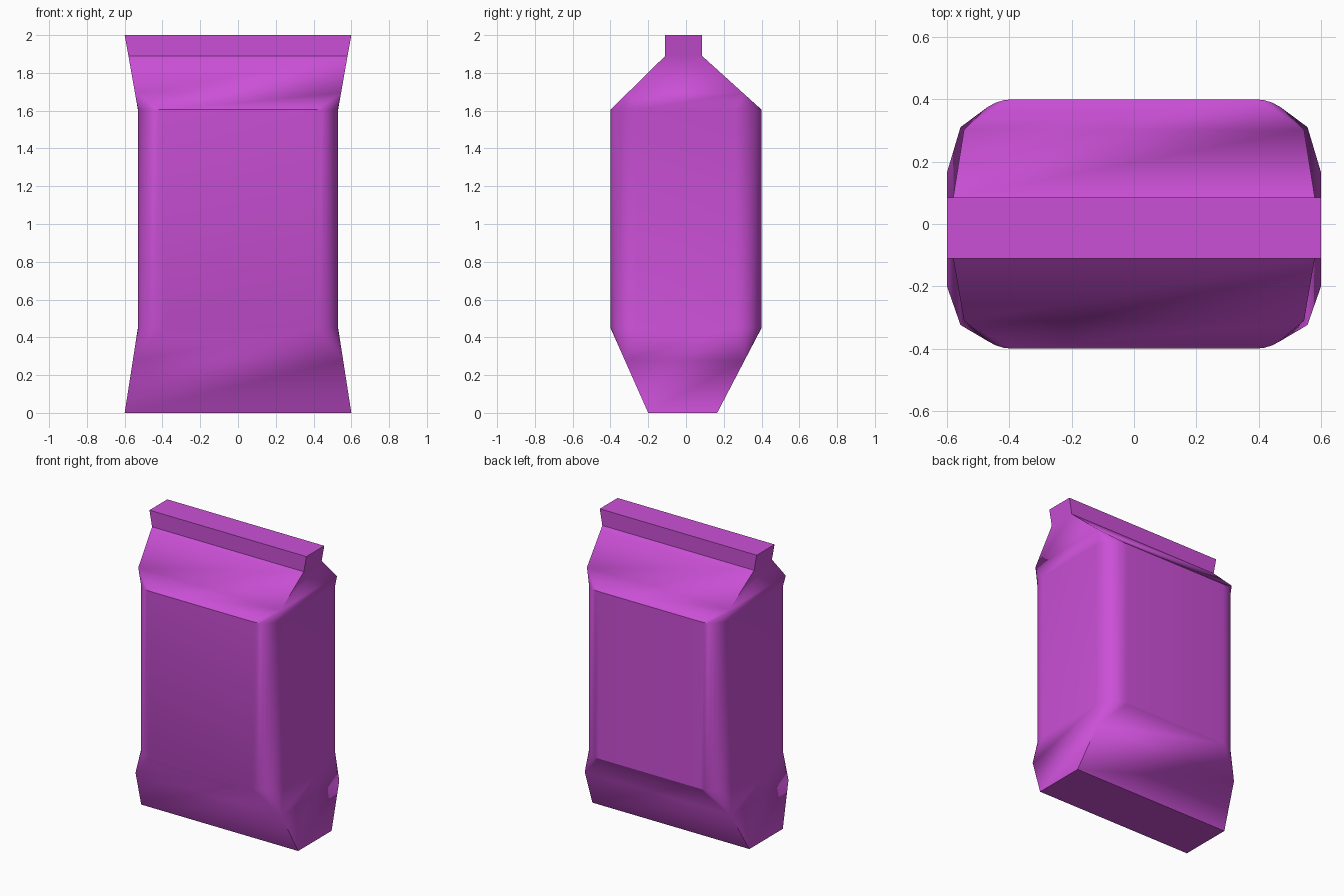
import bpy, bmesh, math

if "Cube" in bpy.data.objects:
    bpy.data.objects.remove(bpy.data.objects["Cube"])

purple = bpy.data.materials.new("purple foil")
purple.diffuse_color = (0.60, 0.08, 0.68, 1)
purple.use_nodes = True
purple.node_tree.nodes["Principled BSDF"].inputs["Base Color"].default_value = purple.diffuse_color

# (z, half width, front y, back y)
BOTTOM = (0.0, 0.60, -0.20, 0.165)
LOW = (0.45, 0.53, -0.40, 0.40)
HIGH = (1.605, 0.53, -0.40, 0.40)
NECK = (1.89, 0.58, -0.11, 0.085)
TOP = (2.0, 0.60, -0.11, 0.085)
SEG = 8
RADIUS = 0.14


def mix(a, b, t):
    return tuple(p + (q - p) * t for p, q in zip(a, b))


def ring(bm, level, r):
    """Rounded rectangle loop; r = 0 collapses each corner to a point."""
    z, w, front, back = level
    centres = [(w - r, back - r), (-w + r, back - r),
               (-w + r, front + r), (w - r, front + r)]
    verts = []
    for i, (cx, cy) in enumerate(centres):
        for k in range(SEG + 1):
            a = math.pi / 2 * (i + k / SEG)
            verts.append(bm.verts.new((cx + r * math.cos(a), cy + r * math.sin(a), z)))
    return verts


# Pouch: rounded vertical corners that taper to sharp ones at base and shoulder
levels = [(BOTTOM, 0), (mix(BOTTOM, LOW, 0.62), 0), (LOW, RADIUS),
          (HIGH, RADIUS), (mix(HIGH, NECK, 0.31), 0), (NECK, 0), (TOP, 0)]
bm = bmesh.new()
rings = [ring(bm, lv, r) for lv, r in levels]
n = len(rings[0])
for lo, hi in zip(rings, rings[1:]):
    for i in range(n):
        j = (i + 1) % n
        bm.faces.new((lo[i], lo[j], hi[j], hi[i]))
bm.faces.new(rings[0][::-1])
bm.faces.new(rings[-1])
bmesh.ops.remove_doubles(bm, verts=bm.verts, dist=1e-4)
bmesh.ops.dissolve_degenerate(bm, edges=bm.edges, dist=1e-5)
bmesh.ops.recalc_face_normals(bm, faces=bm.faces)

mesh = bpy.data.meshes.new("snack_bag")
bm.to_mesh(mesh)
bm.free()
mesh.materials.append(purple)
bag = bpy.data.objects.new("snack_bag", mesh)
bpy.context.collection.objects.link(bag)
bpy.context.view_layer.objects.active = bag
bag.select_set(True)
bpy.ops.object.shade_smooth_by_angle(angle=math.radians(20))
